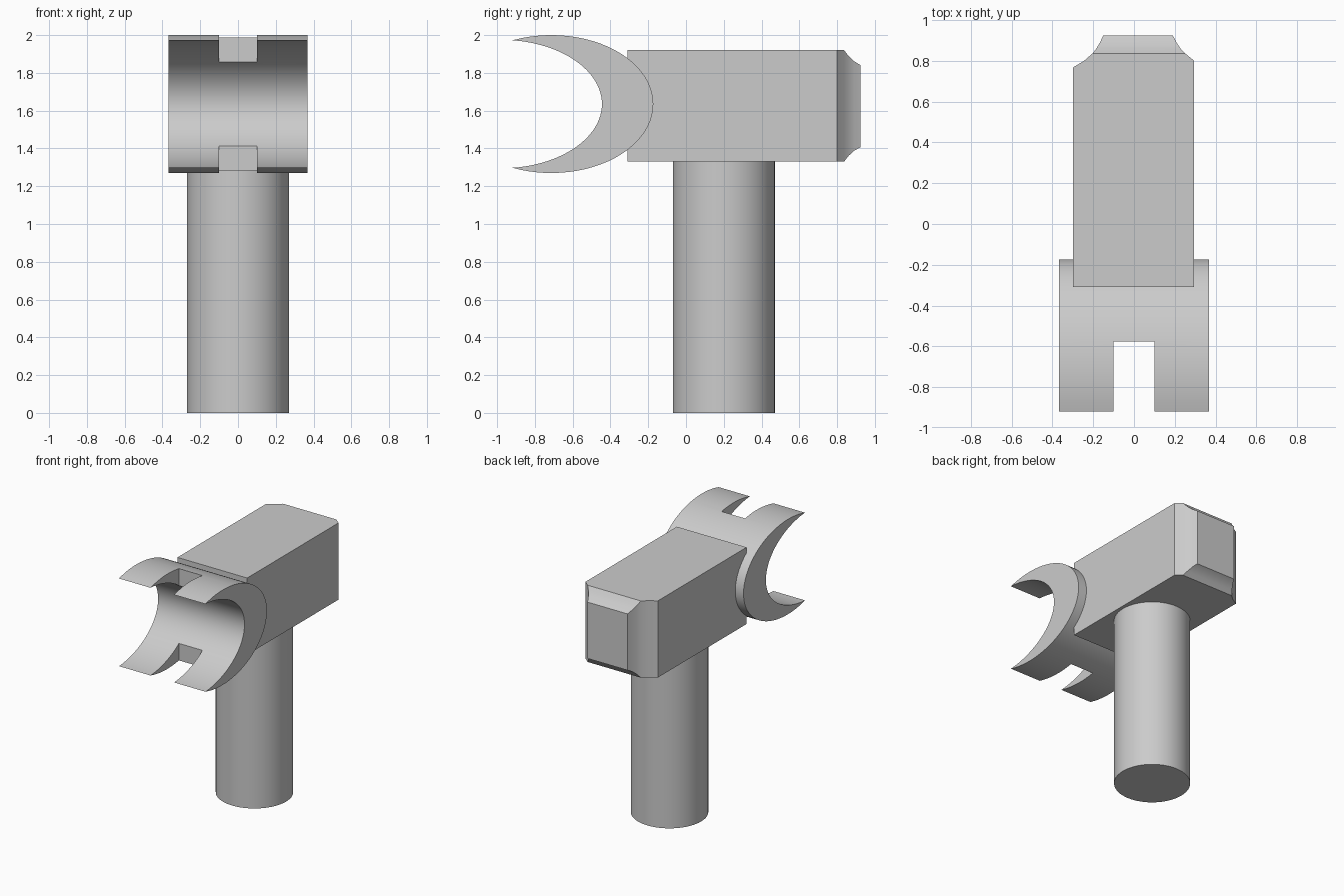
import bpy, bmesh, math

if "Cube" in bpy.data.objects:
    bpy.data.objects.remove(bpy.data.objects["Cube"])

def make_object(name, rings, smooth=True):
    """Loft a closed solid through rings of equal point count."""
    bm = bmesh.new()
    loops = [[bm.verts.new(p) for p in ring] for ring in rings]
    n = len(loops[0])
    for a, b in zip(loops, loops[1:]):
        for i in range(n):
            j = (i + 1) % n
            bm.faces.new((a[i], a[j], b[j], b[i]))
    bm.faces.new(loops[0])
    bm.faces.new(loops[-1])
    bmesh.ops.recalc_face_normals(bm, faces=bm.faces)
    mesh = bpy.data.meshes.new(name)
    bm.to_mesh(mesh)
    bm.free()
    obj = bpy.data.objects.new(name, mesh)
    bpy.context.collection.objects.link(obj)
    if smooth:
        shade(obj)
    return obj

def shade(obj):
    bpy.ops.object.select_all(action='DESELECT')
    obj.select_set(True)
    bpy.context.view_layer.objects.active = obj
    bpy.ops.object.shade_smooth_by_angle(angle=math.radians(25))

# Round handle
bpy.ops.mesh.primitive_cylinder_add(vertices=64, radius=0.27, depth=1.34,
                                    location=(0, 0.2, 0.67))
handle = bpy.context.object
handle.name = "handle"
shade(handle)

# Block head with hollowed chamfers at the back: y, left, right, bottom, top
sections = [
    (-0.31, -0.298, 0.295, 1.33, 1.92),
    (0.768, -0.298, 0.295, 1.33, 1.92),
    (0.80, -0.245, 0.295, 1.33, 1.92),
    (0.837, -0.202, 0.25, 1.33, 1.92),
    (0.86, -0.185, 0.228, 1.36, 1.89),
    (0.89, -0.167, 0.208, 1.388, 1.862),
    (0.925, -0.15, 0.19, 1.407, 1.84),
]
make_object("head_block", [
    [(l, y, b), (r, y, b), (r, y, t), (l, y, t)] for y, l, r, b, t in sections])

# Crescent claw: outer and inner elliptical arcs meeting at the tips
def arc(cy, ry, rz, tip_y, n=48):
    end = math.acos((tip_y - cy) / ry)
    return [(cy + ry * math.cos(a), 1.635 + rz * math.sin(a))
            for a in (end * (1 - 2 * i / n) for i in range(n + 1))]

outer = arc(-0.713, 0.54, 0.365, -0.92)
inner = arc(-0.98, 0.535, 0.34, -0.92)
profile = outer + inner[::-1][1:-1]
claw = make_object("claw", [[(x, y, z) for y, z in profile]
                            for x in (-0.368, 0.367)], smooth=False)

# Slot through both claw tips
bpy.ops.mesh.primitive_cube_add(size=1, location=(0, -0.8875, 1.635))
cutter = bpy.context.object
cutter.name = "slot_cutter"
cutter.scale = (0.2, 0.625, 1.0)
cutter.hide_render = True
mod = claw.modifiers.new("slot", 'BOOLEAN')
mod.operation = 'DIFFERENCE'
mod.solver = 'EXACT'
mod.object = cutter
bpy.context.view_layer.objects.active = claw
bpy.ops.object.modifier_apply(modifier=mod.name)
bpy.data.objects.remove(cutter)
shade(claw)
